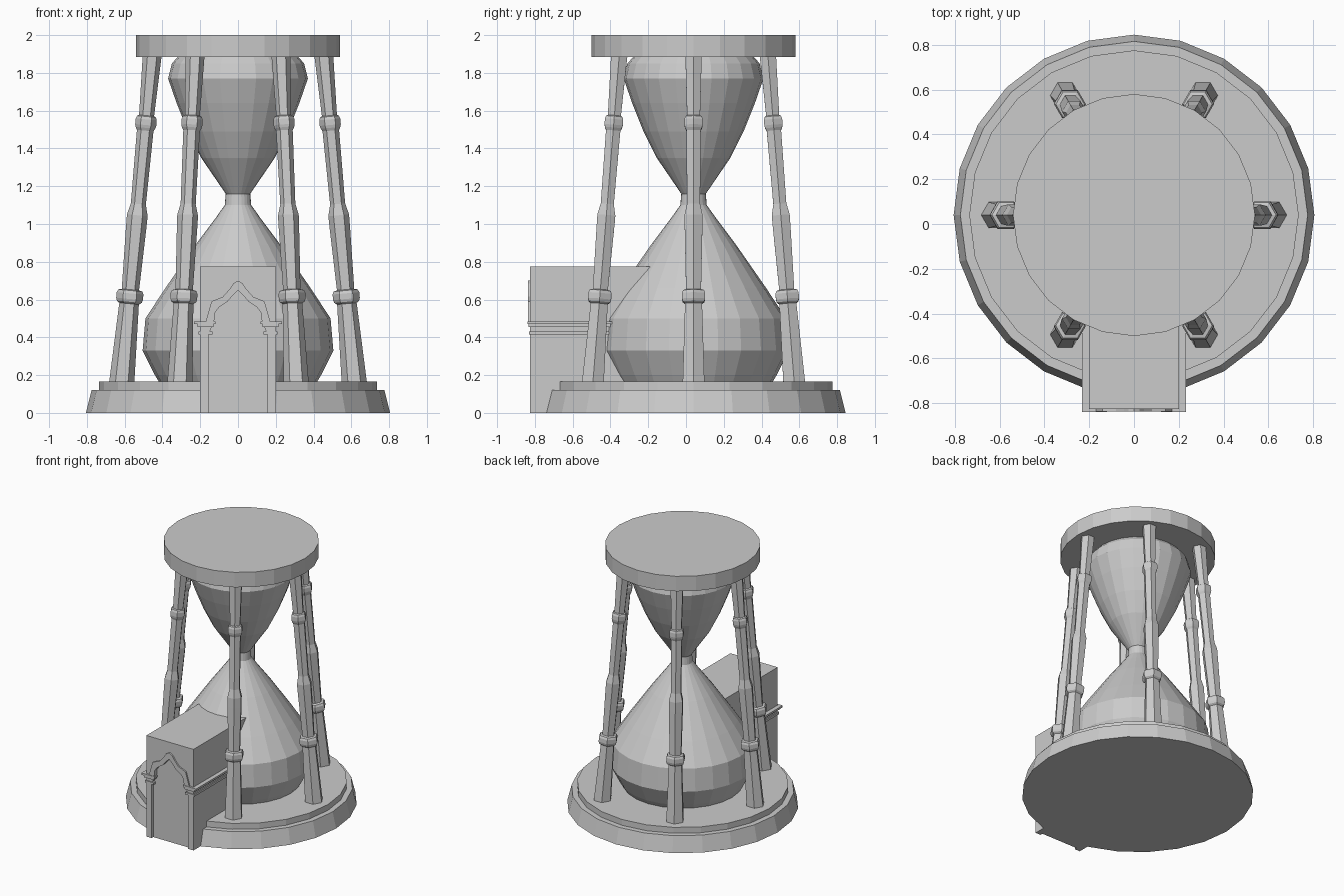
import bpy, bmesh, math
from mathutils import Matrix, Vector

cube = bpy.data.objects.get("Cube")
if cube:
    bpy.data.objects.remove(cube, do_unlink=True)

CY = 0.04  # y of the hourglass axis

stone = bpy.data.materials.new("light_grey")
stone.use_nodes = True
grey = (0.6, 0.6, 0.6, 1)
stone.diffuse_color = grey
stone.node_tree.nodes["Principled BSDF"].inputs["Base Color"].default_value = grey


def finish(name, bm):
    bmesh.ops.recalc_face_normals(bm, faces=bm.faces)
    mesh = bpy.data.meshes.new(name)
    bm.to_mesh(mesh)
    bm.free()
    mesh.materials.append(stone)
    obj = bpy.data.objects.new(name, mesh)
    bpy.context.collection.objects.link(obj)
    return obj


def lathe(name, profile, sides=24, matrix=None):
    """Revolve (radius, z) points about z and close both ends."""
    bm = bmesh.new()
    rings = []
    for r, z in profile:
        angles = [math.tau * i / sides for i in range(sides)]
        rings.append([bm.verts.new((r * math.cos(a), r * math.sin(a), z)) for a in angles])
    for low, high in zip(rings, rings[1:]):
        for i in range(sides):
            j = (i + 1) % sides
            bm.faces.new((low[i], low[j], high[j], high[i]))
    bm.faces.new(rings[0])
    bm.faces.new(rings[-1])
    bm.transform(matrix or Matrix.Translation((0, CY, 0)))
    return finish(name, bm)


def box(name, x, y, z):
    bm = bmesh.new()
    bmesh.ops.create_cube(bm, size=1)
    for v in bm.verts:
        v.co = [(a + b) / 2 + c * (b - a) for c, (a, b) in zip(v.co, (x, y, z))]
    return finish(name, bm)


def strip(name, inner, outer, y0, y1):
    """Solid band between two half outlines (x, z), mirrored across x = 0."""
    def full(path):
        return path + [(-x, z) for x, z in reversed(path[:-1])]
    bm = bmesh.new()
    rows = [[bm.verts.new((x, y, z)) for x, z in full(path)]
            for path, y in ((inner, y0), (outer, y0), (outer, y1), (inner, y1))]
    for k in range(4):
        a, b = rows[k], rows[(k + 1) % 4]
        for i in range(len(a) - 1):
            bm.faces.new((a[i], a[i + 1], b[i + 1], b[i]))
    for end in (0, -1):
        bm.faces.new([row[end] for row in rows])
    return finish(name, bm)


# Base steps and top plate
lathe("base", [(0.805, 0), (0.775, 0.12), (0.735, 0.12), (0.735, 0.165)])
lathe("top_plate", [(0.54, 1.885), (0.54, 2.0)])

# Glass bulbs
lathe("glass", [(0.41, 0.15), (0.44, 0.2), (0.505, 0.33), (0.49, 0.5), (0.385, 0.66),
                (0.225, 0.89), (0.12, 1.03), (0.07, 1.1), (0.065, 1.16), (0.195, 1.35),
                (0.265, 1.49), (0.325, 1.64), (0.37, 1.77), (0.35, 1.85), (0.31, 1.895)])

# Six leaning hexagonal pillars with collars
pillar = [(0.067, 0.15), (0.052, 0.58), (0.066, 0.59), (0.071, 0.605), (0.071, 0.635),
          (0.064, 0.65), (0.046, 0.655), (0.054, 0.98), (0.055, 1.05), (0.04, 1.11),
          (0.044, 1.5), (0.052, 1.515), (0.056, 1.53), (0.056, 1.56), (0.05, 1.575),
          (0.04, 1.58), (0.05, 1.9)]
foot, head = Vector((0.615, 0, 0.165)), Vector((0.455, 0, 1.885))
lean = math.atan2(head.x - foot.x, head.z - foot.z)
for i in range(6):
    place = (Matrix.Translation((0, CY, 0)) @ Matrix.Rotation(math.tau * i / 6, 4, 'Z')
             @ Matrix.Translation(foot) @ Matrix.Rotation(lean, 4, 'Y')
             @ Matrix.Translation((0, 0, -foot.z)))
    lathe(f"pillar_{i + 1}", pillar, 6, place)

# Porch block with a shallow arched doorway
box("porch", (-0.2, 0.2), (-0.805, -0.19), (0, 0.775))
opening = [(0.155, 0), (0.155, 0.42), (0.127, 0.48), (0.122, 0.53), (0.1, 0.56),
           (0.055, 0.59), (0.025, 0.625), (0, 0.65)]
outline = [(0.2, 0), (0.2, 0.42), (0.2, 0.48), (0.2, 0.6), (0.2, 0.775),
           (0.1, 0.775), (0.05, 0.775), (0, 0.775)]
strip("door_frame", opening, outline, -0.825, -0.8)

# Raised pointed arch
arch_outer = [(0.172, 0.48), (0.168, 0.55), (0.14, 0.59), (0.08, 0.615),
              (0.045, 0.655), (0.025, 0.685), (0, 0.7)]
strip("arch", opening[2:5] + opening[5:], arch_outer + [], -0.836, -0.82) if len(
    opening[2:]) == len(arch_outer) else strip(
    "arch", opening[2:], arch_outer[:1] + arch_outer[2:], -0.836, -0.82)

# Capitals continuing as side mouldings
for side, label in ((1, "left"), (-1, "right")):
    for part, x0, out, z in (("lower", 0.135, 0.008, (0.415, 0.432)),
                             ("middle", 0.13, 0.015, (0.455, 0.47)),
                             ("upper", 0.12, 0.032, (0.47, 0.485))):
        xs = sorted((side * x0, side * (0.2 + out)))
        box(f"{label}_{part}_moulding", xs, (-0.83 - out * 0.3, -0.35), z)
